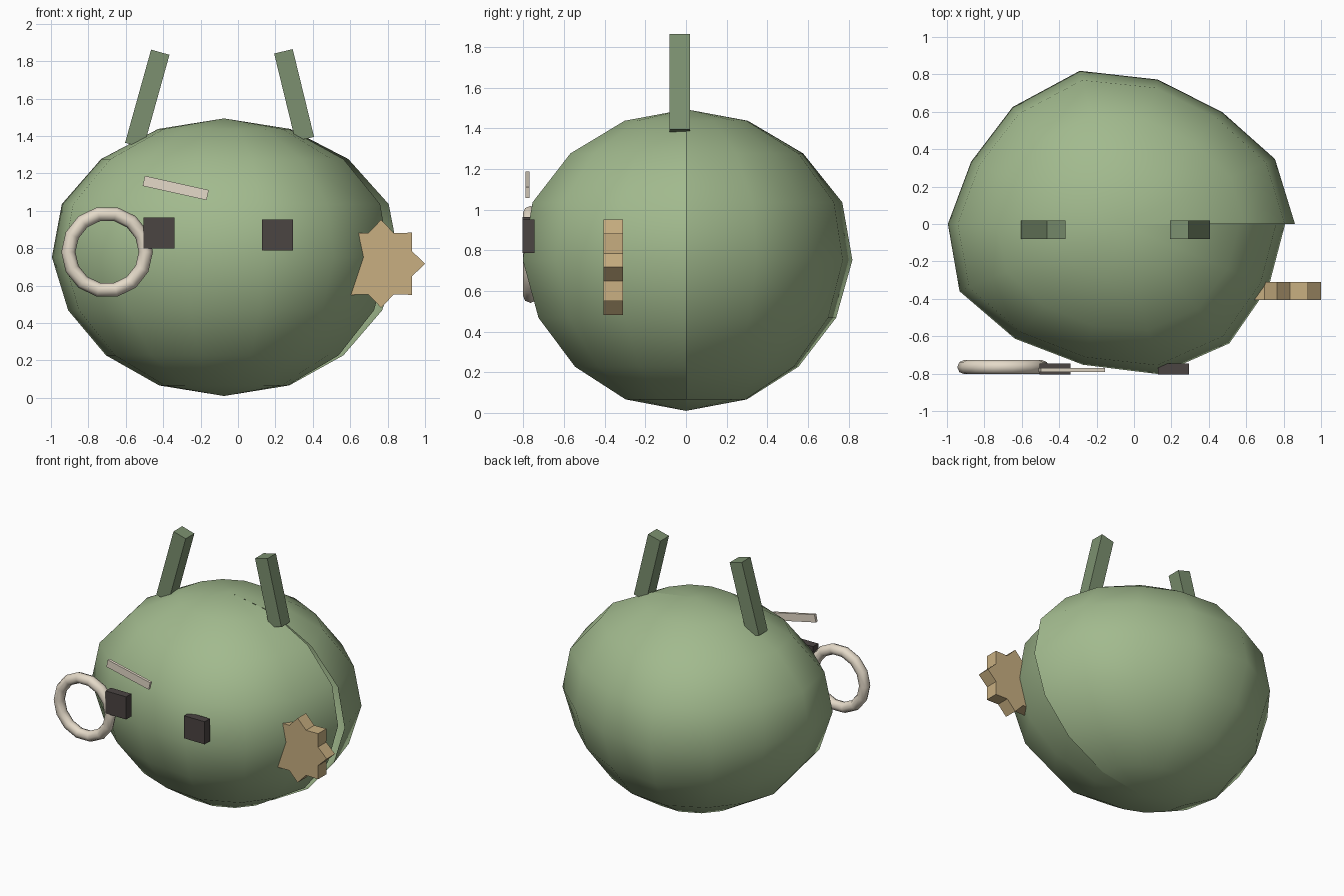
import bpy, bmesh, math
from mathutils import Matrix

if "Cube" in bpy.data.objects:
    bpy.data.objects.remove(bpy.data.objects["Cube"])

def material(name, rgb):
    m = bpy.data.materials.new(name)
    m.diffuse_color = (*rgb, 1)
    m.use_nodes = True
    m.node_tree.nodes["Principled BSDF"].inputs["Base Color"].default_value = m.diffuse_color
    return m

green = material("green", (0.36, 0.49, 0.27))
stem_green = material("stem_green", (0.20, 0.28, 0.16))
dark = material("dark", (0.07, 0.058, 0.055))
cream = material("cream", (0.78, 0.70, 0.58))
tan = material("tan", (0.58, 0.43, 0.22))

def finish(name, bm, mat, smooth=False):
    me = bpy.data.meshes.new(name)
    bmesh.ops.recalc_face_normals(bm, faces=bm.faces)
    bm.to_mesh(me)
    bm.free()
    me.materials.append(mat)
    for p in me.polygons:
        p.use_smooth = smooth
    ob = bpy.data.objects.new(name, me)
    bpy.context.collection.objects.link(ob)
    return ob

def box(name, loc, size, mat, tilt=0):
    bm = bmesh.new()
    bmesh.ops.create_cube(bm, size=1, matrix=Matrix.Translation(loc)
                          @ Matrix.Rotation(math.radians(tilt), 4, 'Y')
                          @ Matrix.Diagonal((*size, 1)))
    return finish(name, bm, mat)

# Body: lumpy 14 x 8 sphere with an open seam on the +x side
cx, cz, rx, ry, rz = -0.075, 0.752, 0.92, 0.80, 0.742
lumps = [1.017, 1.0, 0.955, 0.99, 1.05, 1.0, 0.96, 1.0,
         1.035, 0.98, 0.965, 1.03, 1.02, 0.96, 0.96]
ring_scale = [1.0, 1.01, 1.02, 1.0, 0.98, 0.97, 0.985]
bm = bmesh.new()
top = bm.verts.new((cx, 0, cz + rz))
bottom = bm.verts.new((cx, 0, cz - rz))
columns = []
for i, lump in enumerate(lumps):
    a = 2 * math.pi * i / 14
    col = [top]
    for j, s in enumerate(ring_scale):
        t = math.pi * (j + 1) / 8
        k = (1 + (lump - 1) * math.sin(t)) * s
        col.append(bm.verts.new((cx + rx * k * math.sin(t) * math.cos(a),
                                 ry * k * math.sin(t) * math.sin(a),
                                 cz + rz * math.cos(t))))
    columns.append(col + [bottom])
for c0, c1 in zip(columns, columns[1:]):
    for j in range(8):
        quad = [c0[j], c0[j + 1], c1[j + 1], c1[j]]
        bm.faces.new(list(dict.fromkeys(quad)))
finish("body", bm, green, True)

# Stalks on top
box("stalk_left", (-0.485, -0.03, 1.599), (0.102, 0.1, 0.517), stem_green, 15.6)
box("stalk_right", (0.30, -0.03, 1.618), (0.102, 0.1, 0.483), stem_green, -13.7)

# Eyes and brow
box("eye_left", (-0.422, -0.775, 0.882), (0.165, 0.06, 0.165), dark)
box("eye_right", (0.212, -0.775, 0.87), (0.165, 0.06, 0.165), dark)
box("brow", (-0.333, -0.78, 1.122), (0.35, 0.02, 0.055), cream, 12.5)

# Ring around the left cheek
bpy.ops.mesh.primitive_torus_add(major_segments=14, minor_segments=8,
                                 major_radius=0.207, minor_radius=0.038,
                                 location=(-0.70, -0.765, 0.78),
                                 rotation=(math.pi / 2, 0, 0))
ring = bpy.context.object
ring.name = "cheek_ring"
ring.data.materials.append(cream)
for p in ring.data.polygons:
    p.use_smooth = True

# Eight-pointed star plate on the right
bm = bmesh.new()
outline = []
for i in range(16):
    r = 0.235 if i % 2 == 0 else 0.178
    a = math.pi * i / 8
    outline.append(bm.verts.new((0.765 + r * math.cos(a), -0.405,
                                 0.717 + r * math.sin(a))))
face = bm.faces.new(outline)
new = bmesh.ops.extrude_face_region(bm, geom=[face])["geom"]
bmesh.ops.translate(bm, vec=(0, 0.095, 0),
                    verts=[v for v in new if isinstance(v, bmesh.types.BMVert)])
if not any(f.normal.y < -0.9 and len(f.verts) == 16 for f in bm.faces) and \
        sum(len(f.verts) == 16 for f in bm.faces) < 2:
    bm.faces.new(outline)
finish("star_plate", bm, tan)
